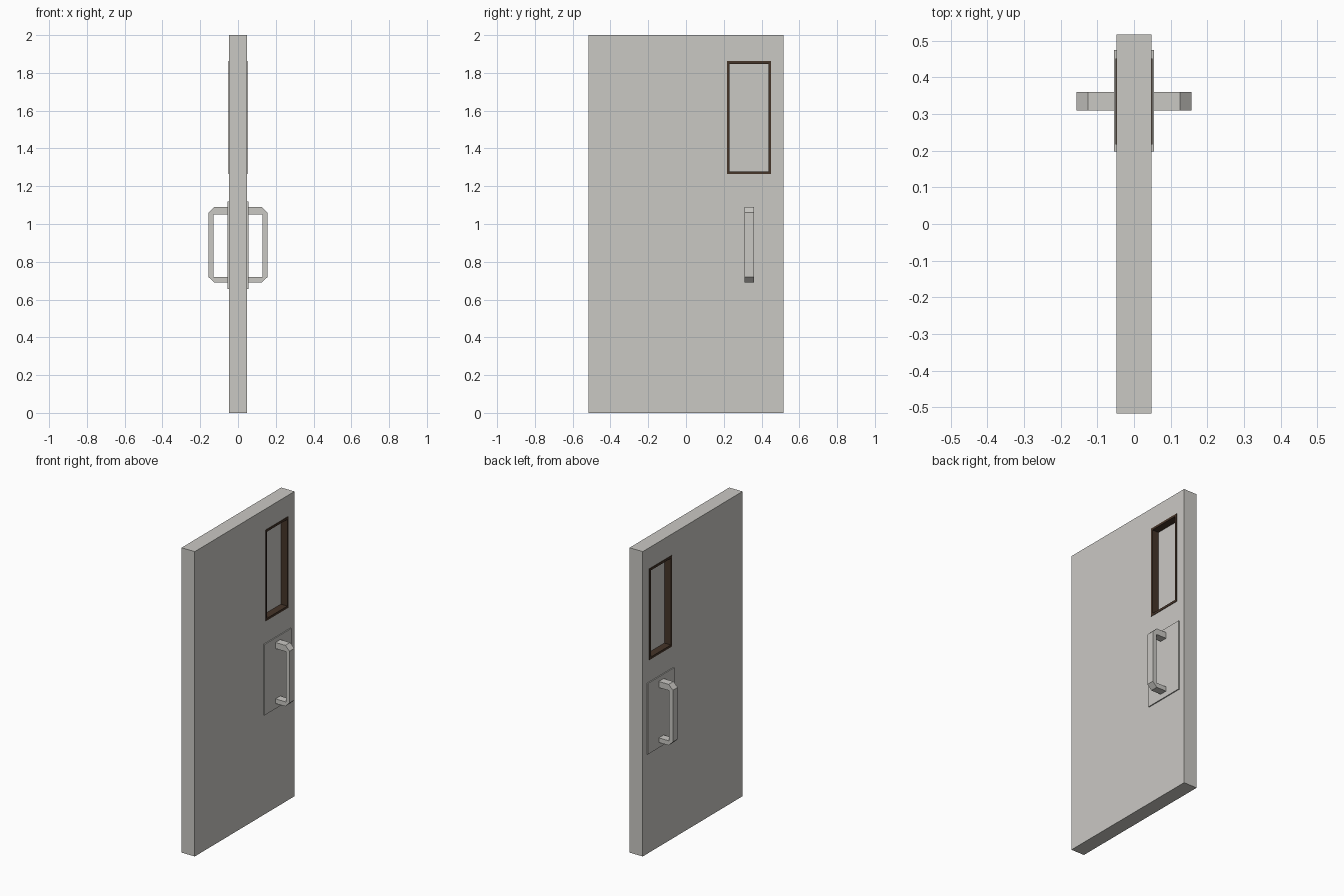
import bpy, bmesh

if "Cube" in bpy.data.objects:
    bpy.data.objects.remove(bpy.data.objects["Cube"])


def material(name, rgb):
    m = bpy.data.materials.new(name)
    m.diffuse_color = (*rgb, 1)
    m.use_nodes = True
    m.node_tree.nodes["Principled BSDF"].inputs["Base Color"].default_value = m.diffuse_color
    return m


GREY = material("light_grey_paint", (0.59, 0.58, 0.55))
BROWN = material("dark_brown_trim", (0.06, 0.035, 0.022))


def finish(name, bm, mat):
    bmesh.ops.recalc_face_normals(bm, faces=bm.faces)
    me = bpy.data.meshes.new(name)
    bm.to_mesh(me)
    bm.free()
    me.materials.append(mat)
    ob = bpy.data.objects.new(name, me)
    bpy.context.collection.objects.link(ob)
    return ob


def corners(r):
    y0, y1, z0, z1 = r
    return [(y0, z0), (y1, z0), (y1, z1), (y0, z1)]


def ring(name, outer, inner, half, mat):
    """Rectangular slab in the y-z plane with a rectangular through hole."""
    bm = bmesh.new()
    loops = [[bm.verts.new((x, y, z)) for y, z in corners(r)]
             for r, x in ((outer, -half), (outer, half), (inner, half), (inner, -half))]
    for k in range(4):
        a, b = loops[k], loops[(k + 1) % 4]
        for i in range(4):
            j = (i + 1) % 4
            bm.faces.new((a[i], a[j], b[j], b[i]))
    return finish(name, bm, mat)


def prism(name, profile, axis, lo, hi, mat):
    """Extrude a closed profile along x (points are y,z) or y (points are x,z)."""
    bm = bmesh.new()
    def point(p, d):
        return (d, p[0], p[1]) if axis == "x" else (p[0], d, p[1])
    a, b = [[bm.verts.new(point(p, d)) for p in profile] for d in (lo, hi)]
    n = len(profile)
    for i in range(n):
        j = (i + 1) % n
        bm.faces.new((a[i], a[j], b[j], b[i]))
    bm.faces.new(a)
    bm.faces.new(b)
    return finish(name, bm, mat)


# door leaf with window opening
opening = (0.222, 0.446, 1.27, 1.856)
ring("door_leaf", (-0.517, 0.517, 0, 2), opening, 0.048, GREY)

# window trim lining the opening, and the pane set in the middle
inner = (0.23, 0.438, 1.279, 1.847)
ring("window_trim", (0.217, 0.451, 1.264, 1.862), inner, 0.051, BROWN)
prism("window_pane", corners(inner), "x", -0.004, 0.004, GREY)

# backing plate and chamfered pull handle on each side
PULL = [(0.05, 1.09), (0.126, 1.09), (0.157, 1.06), (0.157, 0.72), (0.126, 0.69),
        (0.05, 0.69), (0.05, 0.72), (0.13, 0.72), (0.13, 1.05), (0.05, 1.05)]
for side, s in (("right", 1), ("left", -1)):
    prism("handle_plate_" + side, corners((0.198, 0.475, 0.655, 1.12)), "x",
          s * 0.046, s * 0.055, GREY)
    prism("pull_handle_" + side, [(s * x, z) for x, z in PULL], "y", 0.31, 0.36, GREY)
